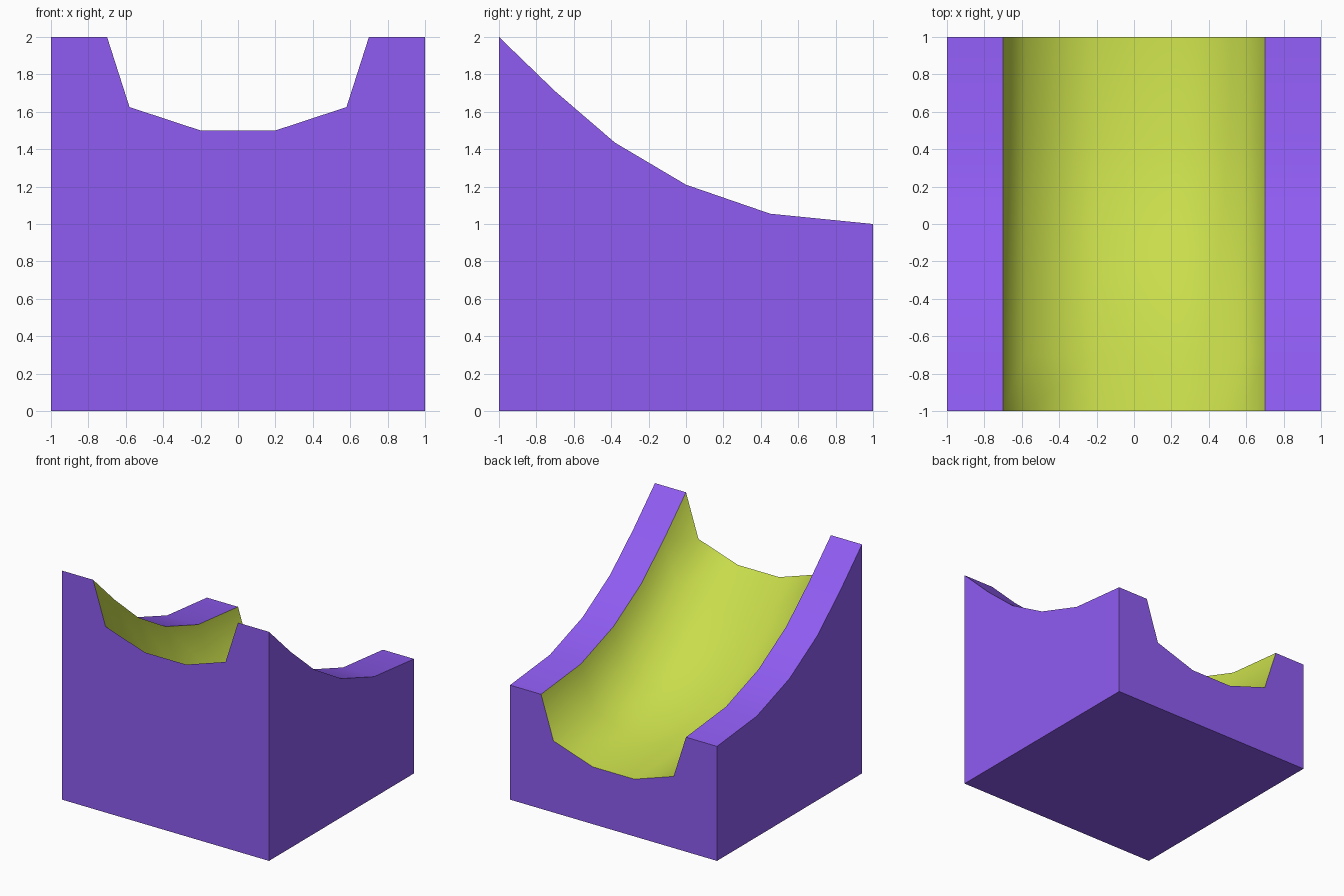
import bpy, bmesh

if "Cube" in bpy.data.objects:
    bpy.data.objects.remove(bpy.data.objects["Cube"])


def material(name, color):
    mat = bpy.data.materials.new(name)
    mat.diffuse_color = (*color, 1.0)
    mat.use_nodes = True
    mat.node_tree.nodes["Principled BSDF"].inputs["Base Color"].default_value = mat.diffuse_color
    return mat


# Slope seen from the side (y, z) and half of the channel section (x, drop)
slope = [(-1, 2), (-0.7, 1.71), (-0.38, 1.435), (0, 1.21), (0.45, 1.055), (1, 1)]
half = [(1, 0), (0.7, 0), (0.58, 0.375), (0.2, 0.5)]
section = [(-x, d) for x, d in half] + half[::-1]

bm = bmesh.new()

# Sweep the section down the slope
rows = [[bm.verts.new((x, y, z - d)) for x, d in section] for y, z in slope]
for a, b in zip(rows, rows[1:]):
    for i in range(len(section) - 1):
        face = bm.faces.new((a[i], a[i + 1], b[i + 1], b[i]))
        face.smooth = True
        face.material_index = 1 if 0 < i < len(section) - 2 else 0

# Base corners, end walls, side walls and underside
fl, fr, br, bl = [bm.verts.new((x, y, 0)) for x, y in ((-1, -1), (1, -1), (1, 1), (-1, 1))]
bm.faces.new([fl, fr] + rows[0][::-1])
bm.faces.new([br, bl] + rows[-1])
bm.faces.new([bl, fl] + [r[0] for r in rows])
bm.faces.new([fr, br] + [r[-1] for r in rows[::-1]])
bm.faces.new([fl, bl, br, fr])
bmesh.ops.recalc_face_normals(bm, faces=bm.faces[:])

# Crisp edges between the channel, rims and walls
for edge in bm.edges:
    f, g = edge.link_faces
    edge.smooth = f.smooth and g.smooth and f.material_index == g.material_index

mesh = bpy.data.meshes.new("channel_ramp")
bm.to_mesh(mesh)
bm.free()
mesh.materials.append(material("purple", (0.275, 0.107, 0.888)))
mesh.materials.append(material("lime", (0.58, 0.72, 0.07)))
ramp = bpy.data.objects.new("channel_ramp", mesh)
bpy.context.collection.objects.link(ramp)
